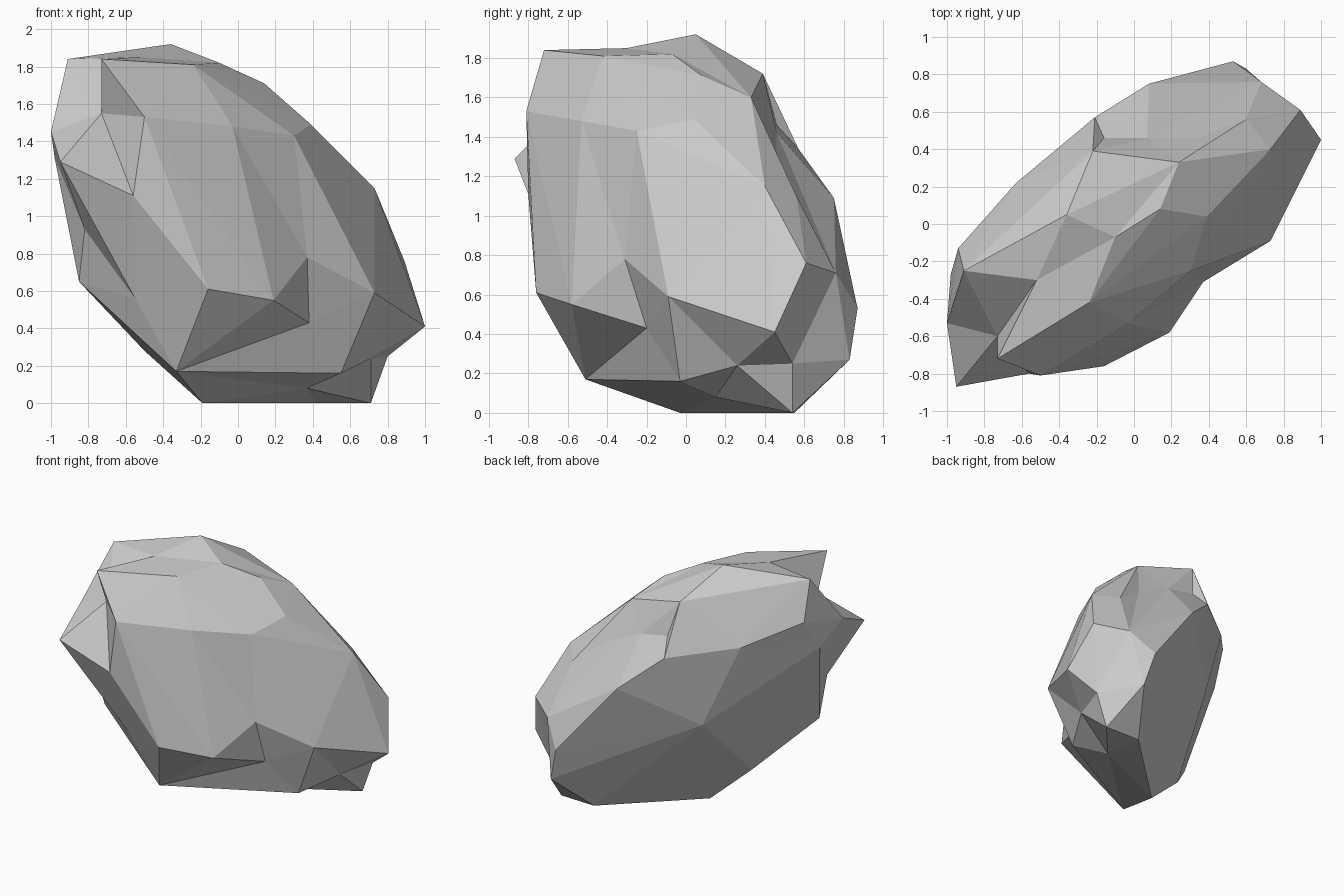
import bpy, bmesh
from mathutils import Vector, Matrix

if "Cube" in bpy.data.objects:
    bpy.data.objects.remove(bpy.data.objects["Cube"])

# Key corners of the boulder: crown, ridge, back, waist, overhang, foot
CORNERS = [
    (-.36, .05, 1.92), (-.73, -.72, 1.84), (-.91, -.25, 1.84), (-.24, -.42, 1.81),
    (-.10, -.07, 1.82), (.14, .08, 1.71), (.39, .04, 1.49), (.24, .33, 1.60),
    (.73, .40, 1.15), (-.22, .39, 1.72), (.34, .46, 1.30), (.60, .56, 1.10),
    (-.95, -.87, 1.29), (-.73, -.60, 1.55), (-1.0, -.53, 1.45), (-.98, -.27, 1.31),
    (-.94, -.13, 1.55), (-.63, .22, 1.40), (-.21, .57, 1.34), (.08, .75, 1.09),
    (-.16, .46, 1.46), (.53, .87, .53), (.68, .76, .71), (.89, .61, .76),
    (1.0, .45, .41), (.73, -.09, .59), (.38, -.20, .43), (.37, -.31, .78),
    (.19, -.58, .55), (-.16, -.76, .61), (.07, .46, 1.42), (-.33, -.51, .17),
    (-.55, -.58, .56), (.55, -.03, .16), (.37, .15, .08), (-.19, -.03, 0),
    (.71, .26, .24), (.71, .54, 0), (.42, .55, 0), (.80, .54, .25),
    (.60, .83, .27), (-.85, -.45, .65), (-.50, -.11, .28), (-.50, -.81, 1.53),
    (-.56, -.80, 1.11), (-.03, -.53, 1.48), (.30, -.25, 1.43), (-.38, .34, .77),
    (-.82, -.59, .93), (-.52, -.30, 1.85),
]
CENTRE = Vector((0, 0, .93))


def rounding_matrix(points):
    """Matrix that squeezes the slanted cloud into a roughly round one."""
    n = len(points)
    c = [[sum(p[i] * p[j] for p in points) / n for j in range(3)] for i in range(3)]
    low = [[0.0] * 3 for _ in range(3)]
    for i in range(3):
        for j in range(i + 1):
            s = c[i][j] - sum(low[i][k] * low[j][k] for k in range(j))
            low[i][j] = s ** .5 if i == j else s / low[j][j]
    return Matrix(low).inverted()


# Wrap the corners on a ball to find the facets, then push them out to the real shape
offsets = [Vector(p) - CENTRE for p in CORNERS]
squeeze = rounding_matrix(offsets)
bm = bmesh.new()
place = {}
for off in offsets:
    v = bm.verts.new((squeeze @ off).normalized())
    place[v] = off + CENTRE
bmesh.ops.convex_hull(bm, input=bm.verts[:])
for v in bm.verts:
    v.co = place[v]
bm.normal_update()

# Turn diagonals that cut deep creases, keeping the notch and ledges
for _ in range(3):
    for e in bm.edges[:]:
        if not e.is_valid or len(e.link_faces) != 2:
            continue
        fa, fb = e.link_faces
        if e.calc_face_angle_signed(0) < -.5:
            a = [v for v in fa.verts if v not in e.verts][0]
            b = [v for v in fb.verts if v not in e.verts][0]
            if (a.co - b.co).length < e.calc_length() * .9:
                bmesh.ops.rotate_edges(bm, edges=[e], use_ccw=True)
                bm.normal_update()
bmesh.ops.recalc_face_normals(bm, faces=bm.faces[:])

# Boulder object, flat shaded
mesh = bpy.data.meshes.new("boulder")
bm.to_mesh(mesh)
bm.free()
boulder = bpy.data.objects.new("boulder", mesh)
bpy.context.collection.objects.link(boulder)
